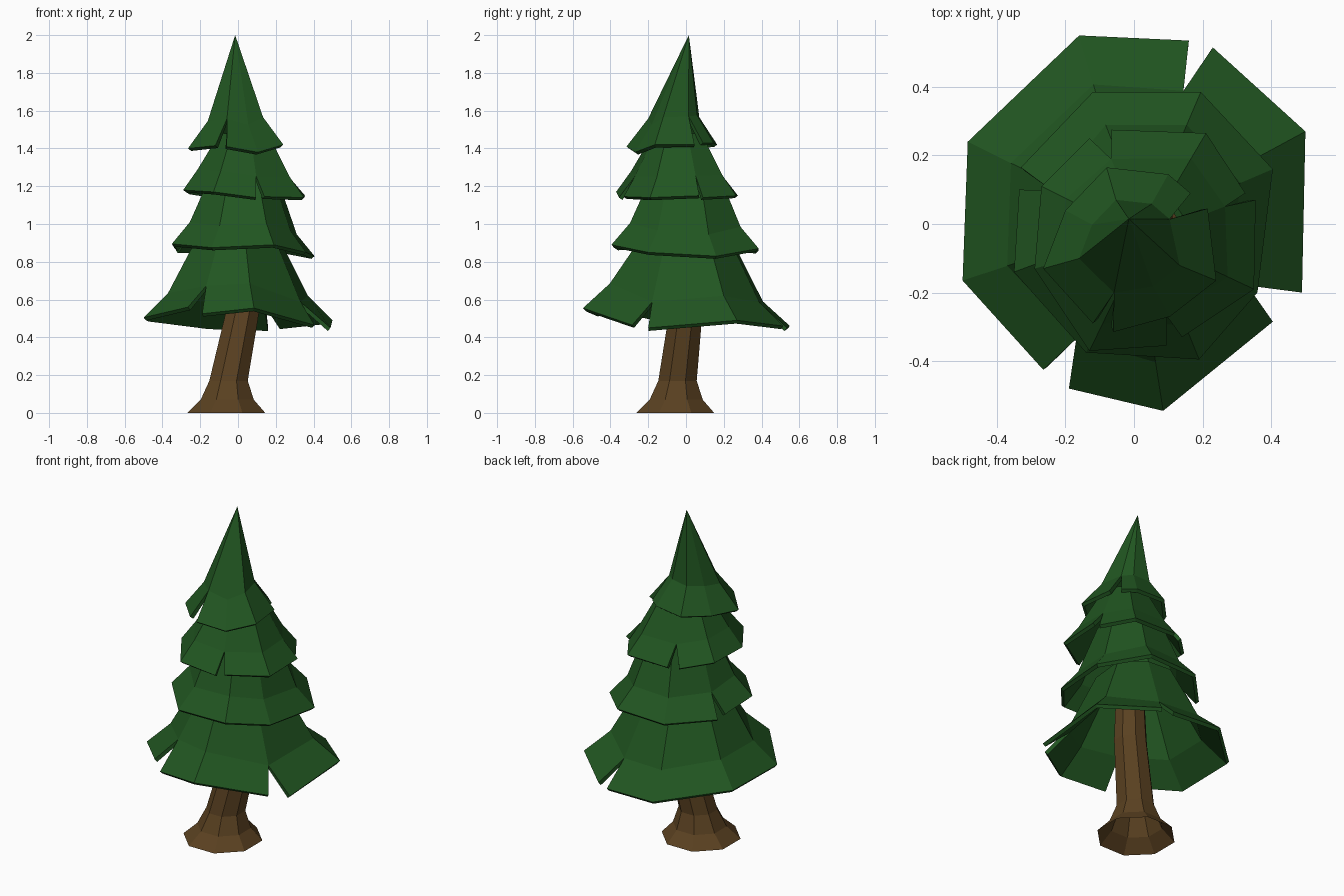
import bpy
import math

if "Cube" in bpy.data.objects:
    bpy.data.objects.remove(bpy.data.objects["Cube"])


def material(name, rgb):
    m = bpy.data.materials.new(name)
    m.diffuse_color = (*rgb, 1.0)
    m.use_nodes = True
    m.node_tree.nodes["Principled BSDF"].inputs["Base Color"].default_value = m.diffuse_color
    return m


green = material("needle green", (0.015, 0.092, 0.015))
brown = material("bark brown", (0.103, 0.053, 0.015))


def add_object(name, verts, faces, mat):
    me = bpy.data.meshes.new(name)
    me.from_pydata(verts, [], faces)
    me.materials.append(mat)
    ob = bpy.data.objects.new(name, me)
    bpy.context.collection.objects.link(ob)
    return ob


def tier(name, rim, centre, mid, top):
    """Eight-sided skirt, corners clockwise from above. A corner with six
    numbers is a slit: its two ends share one vertex on the middle ring.
    mid = (scale, rise above rim), top = (scale, z) or the tip point."""
    cx, cy = centre
    n = len(rim)
    verts, faces = [], []

    def ring(k, rise=None, z=None):
        start = len(verts)
        for p in rim:
            x, y, h = [(a + b) / 2 for a, b in zip(p[:3], p[-3:])]
            verts.append((cx + k * (x - cx), cy + k * (y - cy),
                          h + rise if z is None else z))
        return start

    middle = ring(mid[0], rise=mid[1])
    if len(top) == 3:                       # pointed tip
        apex = len(verts)
        verts.append(top)
    else:                                   # open neck hidden by next tier
        neck = ring(top[0], z=top[1])
    ends = []
    for p in rim:
        a = len(verts)
        verts.append(p[:3])
        if len(p) == 6:
            verts.append(p[3:])
        ends.append((a, len(verts) - 1))
    for i in range(n):
        j = (i + 1) % n
        faces.append((middle + i, middle + j, ends[j][0], ends[i][1]))
        if len(top) == 3:
            faces.append((apex, middle + j, middle + i))
        else:
            faces.append((neck + i, neck + j, middle + j, middle + i))
    ob = add_object(name, verts, faces, green)
    s = ob.modifiers.new("thickness", 'SOLIDIFY')
    s.thickness = 0.022
    s.offset = -1


# Foliage skirts, bottom to top
tier("bottom_branches",
     [(-.16, .55, .46), (.16, .535, .45, .23, .515, .46), (.50, .27, .49),
      (.49, -.20, .45, .405, -.285, .465), (.085, -.545, .555),
      (-.19, -.48, .525, -.265, -.425, .56), (-.50, -.165, .505), (-.485, .24, .50)],
     (0, 0), (.74, .13), (.42, .94))
tier("lower_branches",
     [(-.12, .385, .86), (.195, .385, .87), (.405, .16, .83), (.36, -.20, .85),
      (.19, -.395, .89), (-.14, -.375, .875), (-.35, -.14, .895),
      (-.335, .10, .87, -.33, .165, .86)],
     (.03, 0), (.75, .115), (.47, 1.25))
tier("upper_branches",
     [(-.13, .25, 1.15, -.065, .275, 1.15), (.21, .265, 1.15),
      (.325, .09, 1.14, .355, .07, 1.15), (.35, -.19, 1.14),
      (.14, -.33, 1.145, .095, -.355, 1.14),
      (-.13, -.37, 1.17), (-.29, -.13, 1.18), (-.27, .11, 1.17)],
     (.03, -.04), (.76, .11), (.40, 1.48))
tier("tree_top",
     [(-.08, .165, 1.42), (.10, .145, 1.43), (.165, .09, 1.43, .215, .045, 1.42),
      (.24, -.165, 1.42), (.105, -.27, 1.38),
      (-.06, -.315, 1.41, -.12, -.29, 1.415), (-.265, -.13, 1.40),
      (-.20, .04, 1.41)],
     (-.015, -.06), (.58, .145), (-.015, .015, 2.0))

# Leaning eight-sided trunk with flared foot, open below: x, y, z, radius
path = [(-.062, -.057, 0, .223), (-.057, -.052, .07, .152), (-.05, -.045, .17, .110),
        (.025, .0, .54, .095), (.03, .0, 1.0, .075)]
N = 8
tv = [(x + r * math.cos(math.tau * (i + .5) / N), y + r * math.sin(math.tau * (i + .5) / N), z)
      for x, y, z, r in path for i in range(N)]
tf = [(k * N + i, k * N + (i + 1) % N, (k + 1) * N + (i + 1) % N, (k + 1) * N + i)
      for k in range(len(path) - 1) for i in range(N)]
tf.append(tuple(range((len(path) - 1) * N, len(path) * N)))
add_object("trunk", tv, tf, brown)
